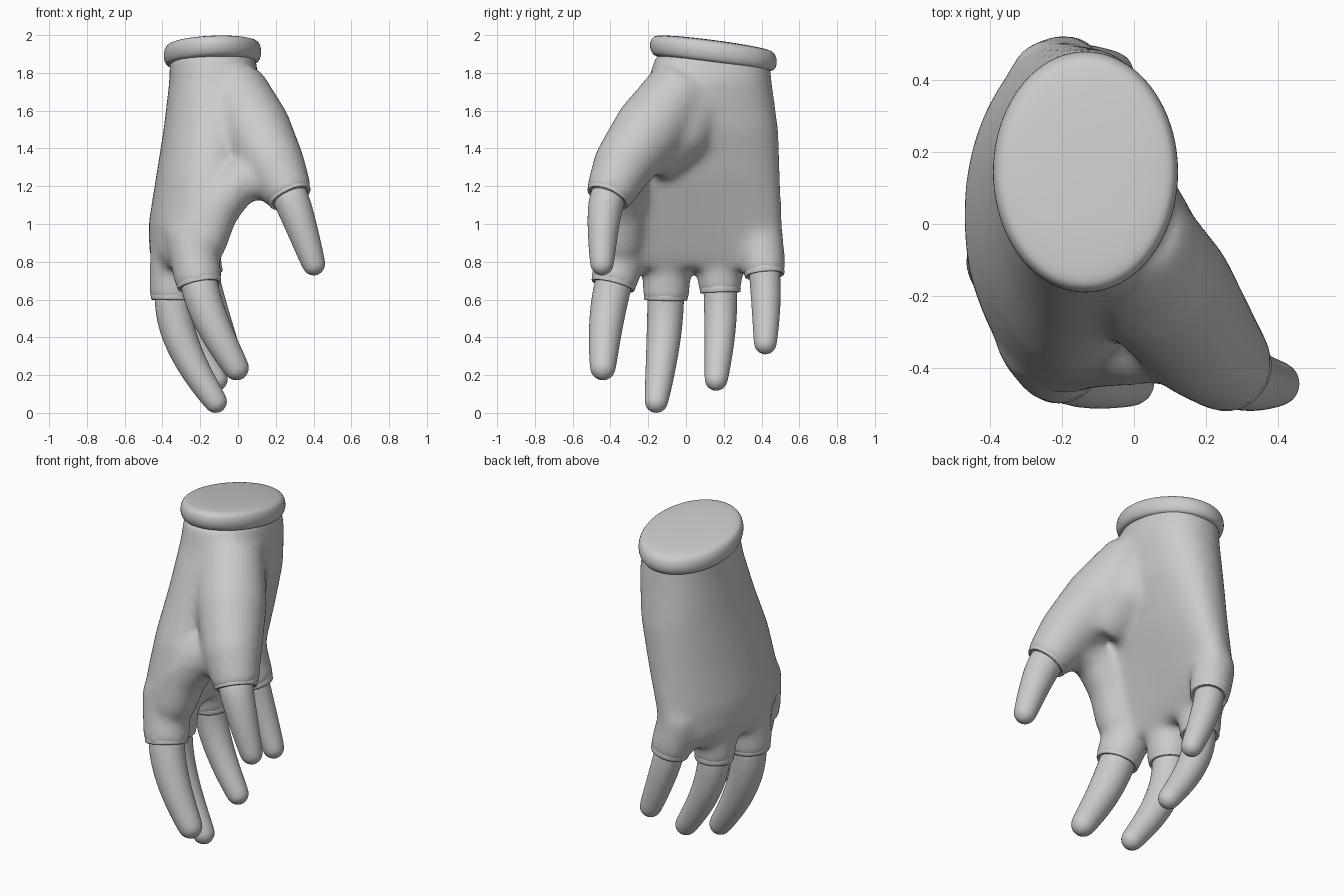
import bpy, bmesh, math
from mathutils import Vector

if "Cube" in bpy.data.objects:
    bpy.data.objects.remove(bpy.data.objects["Cube"])


def new_object(name, bm, smooth_level=1):
    bmesh.ops.recalc_face_normals(bm, faces=bm.faces[:])
    for f in bm.faces:
        f.smooth = True
    me = bpy.data.meshes.new(name)
    bm.to_mesh(me)
    bm.free()
    ob = bpy.data.objects.new(name, me)
    bpy.context.collection.objects.link(ob)
    if smooth_level:
        sub = ob.modifiers.new("subsurf", "SUBSURF")
        sub.levels = sub.render_levels = smooth_level
    return ob


def loft(bm, rings):
    """Skin a list of closed point rings and cap both ends."""
    loops = [[bm.verts.new(p) for p in ring] for ring in rings]
    for a, b in zip(loops, loops[1:]):
        for i in range(len(a)):
            j = (i + 1) % len(a)
            bm.faces.new((a[i], a[j], b[j], b[i]))
    bm.faces.new(loops[0])
    bm.faces.new(loops[-1][::-1])


def unit_circle(n):
    return [(math.cos(2 * math.pi * i / n), math.sin(2 * math.pi * i / n)) for i in range(n)]


def circle(c, t, r):
    t = t.normalized()
    u = (Vector((0, 1, 0)) - t * t.y).normalized()
    v = t.cross(u)
    return [c + (u * x + v * y) * r for x, y in unit_circle(20)]


def tube(bm, pts, radii, rounded=False):
    """Round tube along points, optionally with a domed tip."""
    pts = [Vector(p) for p in pts]
    rings = []
    for i, p in enumerate(pts):
        t = pts[min(i + 1, len(pts) - 1)] - pts[max(i - 1, 0)]
        rings.append(circle(p, t, radii[i]))
    if rounded:
        t, r = (pts[-1] - pts[-2]).normalized(), radii[-1]
        for k in (1, 2, 3):
            a = math.radians(27 * k)
            rings.append(circle(pts[-1] + t * r * math.sin(a), t, r * math.cos(a)))
    loft(bm, rings)


# Digit: knuckle, hem centre, fingertip, then sleeve, finger and tip radius
digits = {
    "thumb": ((.2, -.34, 1.3), (.275, -.412, 1.145), (.4, -.445, .79), .12, .096, .064),
    "index": ((-.26, -.31, .97), (-.205, -.385, .68), (-.01, -.44, .24), .12, .1, .07),
    "middle": ((-.335, -.1, .97), (-.345, -.107, .605), (-.12, -.157, .062), .118, .098, .064),
    "ring": ((-.325, .17, .97), (-.315, .182, .645), (-.115, .16, .178), .11, .09, .063),
    "little": ((-.24, .395, .97), (-.185, .416, .735), (-.06, .42, .37), .108, .083, .062),
}

# Glove body: palm sections, thumb base, web and sleeves fused into one skin
bm = bmesh.new()
palm = [  # z, centre x, centre y, half x, half y, edge curl toward the palm
    (1.90, -.135, .14, .225, .30, 0), (1.75, -.125, .125, .24, .33, 0),
    (1.5, -.16, .09, .235, .4, .03), (1.25, -.22, .045, .215, .455, .06),
    (1.0, -.29, .025, .185, .485, .09), (.84, -.32, .02, .15, .49, .1),
    (.76, -.32, .02, .11, .45, .1)]
rings = []
for z, cx, cy, rx, ry, curl in palm:
    ring = []
    for c, s in unit_circle(32):
        c = math.copysign(abs(c) ** .9, c)
        s = math.copysign(abs(s) ** .9, s)
        ring.append((cx + rx * c + curl * s * s, cy + ry * s, z))
    rings.append(ring)
loft(bm, rings)
knuckle, hem = Vector(digits["thumb"][0]), Vector(digits["thumb"][1])
tube(bm, [(-.03, -.02, 1.72), (.09, -.19, 1.5), knuckle, hem.lerp(knuckle, -.06)],
     (.18, .195, .163, .126))
tube(bm, [(-.07, .1, 1.75), (.0, -.04, 1.48), (.06, -.2, 1.32)], (.17, .18, .13))  # palm heel
tube(bm, [(.18, -.34, 1.24), (.02, -.33, 1.23), (-.12, -.33, 1.08), (-.19, -.35, .88)],
     (.1, .12, .13, .125))  # thumb web
for name, (knuckle, hem, _, r, _, _) in digits.items():
    if name != "thumb":
        a, b = Vector(knuckle), Vector(hem)
        tube(bm, [a, a.lerp(b, .6), a.lerp(b, 1.04)], (r * 1.1, r * 1.09, r * 1.06))
glove = new_object("glove_body", bm, 0)
fuse = glove.modifiers.new("fuse", "REMESH")
fuse.mode = "VOXEL"
fuse.voxel_size = 0.018
fuse.use_smooth_shade = True
soften = glove.modifiers.new("soften", "SMOOTH")
soften.factor = 0.5
soften.iterations = 30

# Bare fingers curve from the sleeve direction to the tip; each sleeve gets a hem
for name, (knuckle, hem, tip, r_sleeve, r_finger, r_tip) in digits.items():
    start, tip = Vector(hem), Vector(tip)
    t = (start - Vector(knuckle)).normalized()
    bend = start + t * (tip - start).length * (.2 if name == "thumb" else .38)
    pts, radii = [start - t * .05], [r_finger]
    for i in range(7):
        k = i / 6
        pts.append(start.lerp(bend, k).lerp(bend.lerp(tip, k), k))
        radii.append(r_finger + (r_tip - r_finger) * k ** 2)
    bm = bmesh.new()
    tube(bm, pts, radii, rounded=True)
    new_object(name + "_finger", bm)

    bm = bmesh.new()
    loft(bm, [circle(start + t * d, t, r_sleeve * s) for d, s in
              ((-.07, .92), (-.03, 1), (.008, 1.01), (.012, .93), (-.005, .8))])
    new_object(name + "_hem", bm)

# Rolled wrist cuff with a slightly domed, tilted cap
profile = []
for i in range(7):
    a = math.radians(-90 + 30 * i)
    profile.append((.002 + .057 * math.sin(a), .9 + .12 * math.cos(a)))
profile += [(.067, .7), (.071, .3)]
bm = bmesh.new()
rings = []
for dz, s in profile:
    ring = []
    for c, d in unit_circle(40):
        x, y = .255 * s * c, .332 * s * d
        ring.append((-.135 + x, .145 + y, 1.9 + dz + .04 * x - .13 * y))
    rings.append(ring)
loft(bm, rings)
new_object("wrist_cuff", bm)
